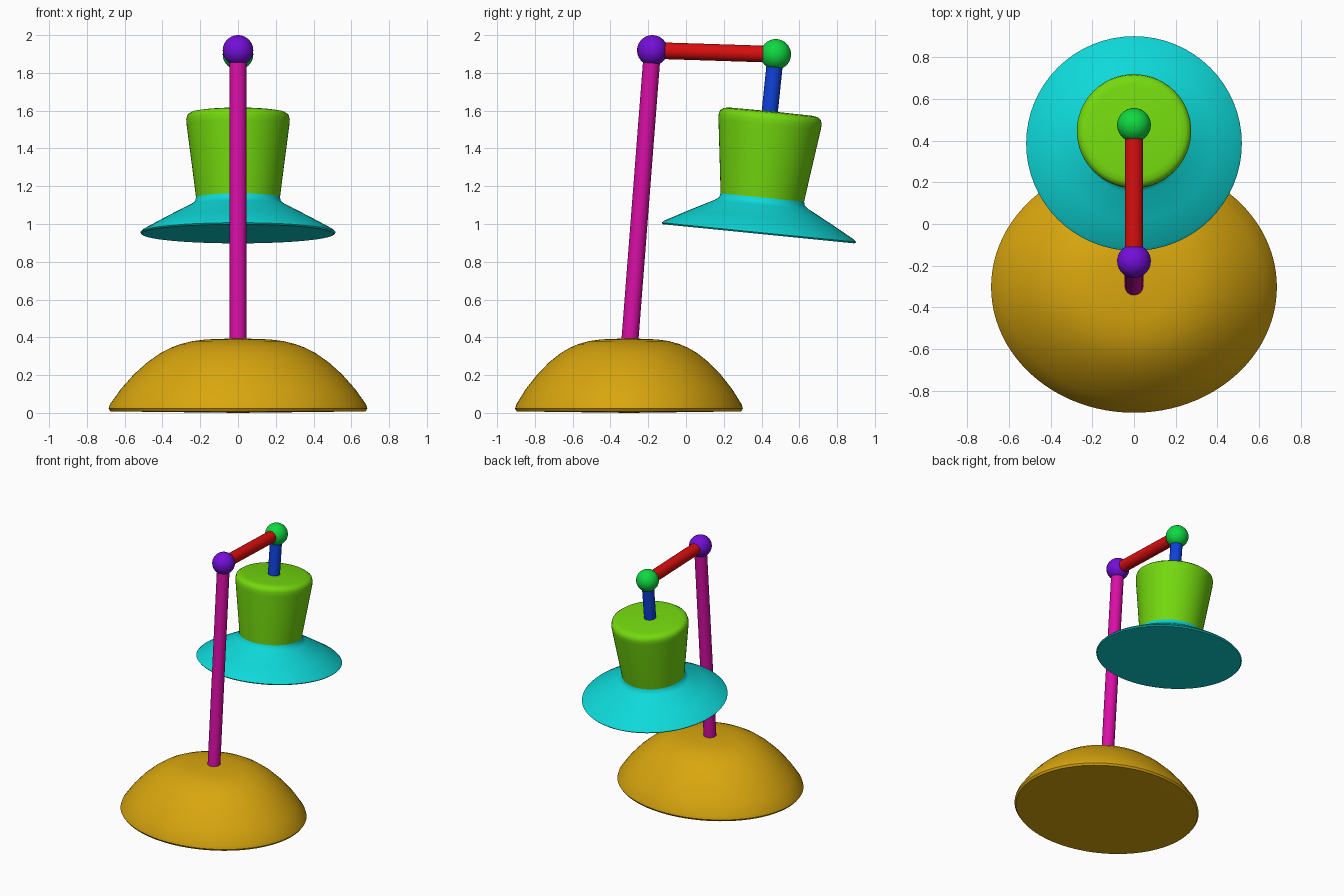
import bpy
import bmesh
import math
from mathutils import Color, Matrix, Vector

cube = bpy.data.objects.get("Cube")
if cube:
    bpy.data.objects.remove(cube, do_unlink=True)


def material(name, hue):
    c = Color()
    c.hsv = (hue / 360, 0.935, 0.85)
    c = c.from_srgb_to_scene_linear()
    m = bpy.data.materials.new(name)
    m.use_nodes = True
    rgba = (c.r, c.g, c.b, 1)
    m.diffuse_color = rgba
    m.node_tree.nodes["Principled BSDF"].inputs["Base Color"].default_value = rgba
    return m


def finish(name, bm, mat, angle=40):
    bmesh.ops.recalc_face_normals(bm, faces=bm.faces)
    mesh = bpy.data.meshes.new(name)
    bm.to_mesh(mesh)
    bm.free()
    mesh.materials.append(mat)
    obj = bpy.data.objects.new(name, mesh)
    bpy.context.collection.objects.link(obj)
    bpy.ops.object.select_all(action="DESELECT")
    obj.select_set(True)
    bpy.context.view_layer.objects.active = obj
    bpy.ops.object.shade_smooth_by_angle(angle=math.radians(angle))
    return obj


def lathe(name, profile, mat, matrix, steps=64):
    """Spin a (radius, height) profile around z, then place it."""
    bm = bmesh.new()
    verts = [bm.verts.new((r, 0, z)) for r, z in profile]
    edges = [bm.edges.new(pair) for pair in zip(verts, verts[1:])]
    bmesh.ops.spin(bm, geom=verts + edges, cent=(0, 0, 0), axis=(0, 0, 1),
                   angle=math.tau, steps=steps, use_duplicate=False)
    bmesh.ops.remove_doubles(bm, verts=bm.verts, dist=0.0005)
    bm.transform(matrix)
    return finish(name, bm, mat)


def rod(name, a, b, radius, mat):
    a, b = Vector(a), Vector(b)
    d = b - a
    bm = bmesh.new()
    bmesh.ops.create_cone(bm, cap_ends=True, segments=32, radius1=radius,
                          radius2=radius, depth=d.length)
    turn = d.to_track_quat("Z", "Y").to_matrix().to_4x4()
    bm.transform(Matrix.Translation((a + b) / 2) @ turn)
    return finish(name, bm, mat)


def ball(name, centre, radius, mat):
    bm = bmesh.new()
    bmesh.ops.create_uvsphere(bm, u_segments=32, v_segments=20, radius=radius)
    bm.transform(Matrix.Translation(centre))
    return finish(name, bm, mat)


# Oval domed base
base_profile = [(0, 0), (0.675, 0.008), (0.685, 0.022), (0.678, 0.045),
                (0.62, 0.127), (0.55, 0.205), (0.48, 0.268), (0.41, 0.317),
                (0.355, 0.345), (0.305, 0.364), (0.24, 0.38), (0.17, 0.389),
                (0, 0.395)]
lathe("base", base_profile, material("gold", 45),
      Matrix.Translation((0, -0.302, 0)) @ Matrix.Diagonal((1, 0.88, 1, 1)), 96)

# Jointed stand
elbow = (0, -0.178, 1.919)
wrist = (0, 0.475, 1.898)
rod("post", (0, -0.298, 0.37), elbow, 0.045, material("magenta", 315))
ball("elbow_joint", elbow, 0.081, material("purple", 270))
rod("upper_arm", elbow, wrist, 0.044, material("red", 0))
ball("shade_joint", wrist, 0.081, material("green", 135))
rod("hanger", wrist, (0, 0.442, 1.58), 0.043, material("blue", 225))

# Tilted shade: flared skirt and tapered cap share one axis
shade = (Matrix.Translation((0, 0.385, 0.948))
         @ Matrix.Rotation(math.radians(-5.7), 4, "X"))
lathe("shade_skirt", [(0, 0), (0.51, 0), (0.517, 0.008), (0.505, 0.02),
                      (0.38, 0.088), (0.25, 0.156), (0.228, 0.172),
                      (0.222, 0.195), (0, 0.195)],
      material("cyan", 180), shade)
lathe("shade_cap", [(0, 0.19), (0.222, 0.19), (0.228, 0.24), (0.272, 0.58),
                    (0.274, 0.61), (0.268, 0.632), (0.25, 0.645),
                    (0.22, 0.65), (0, 0.652)],
      material("lime", 90), shade)
